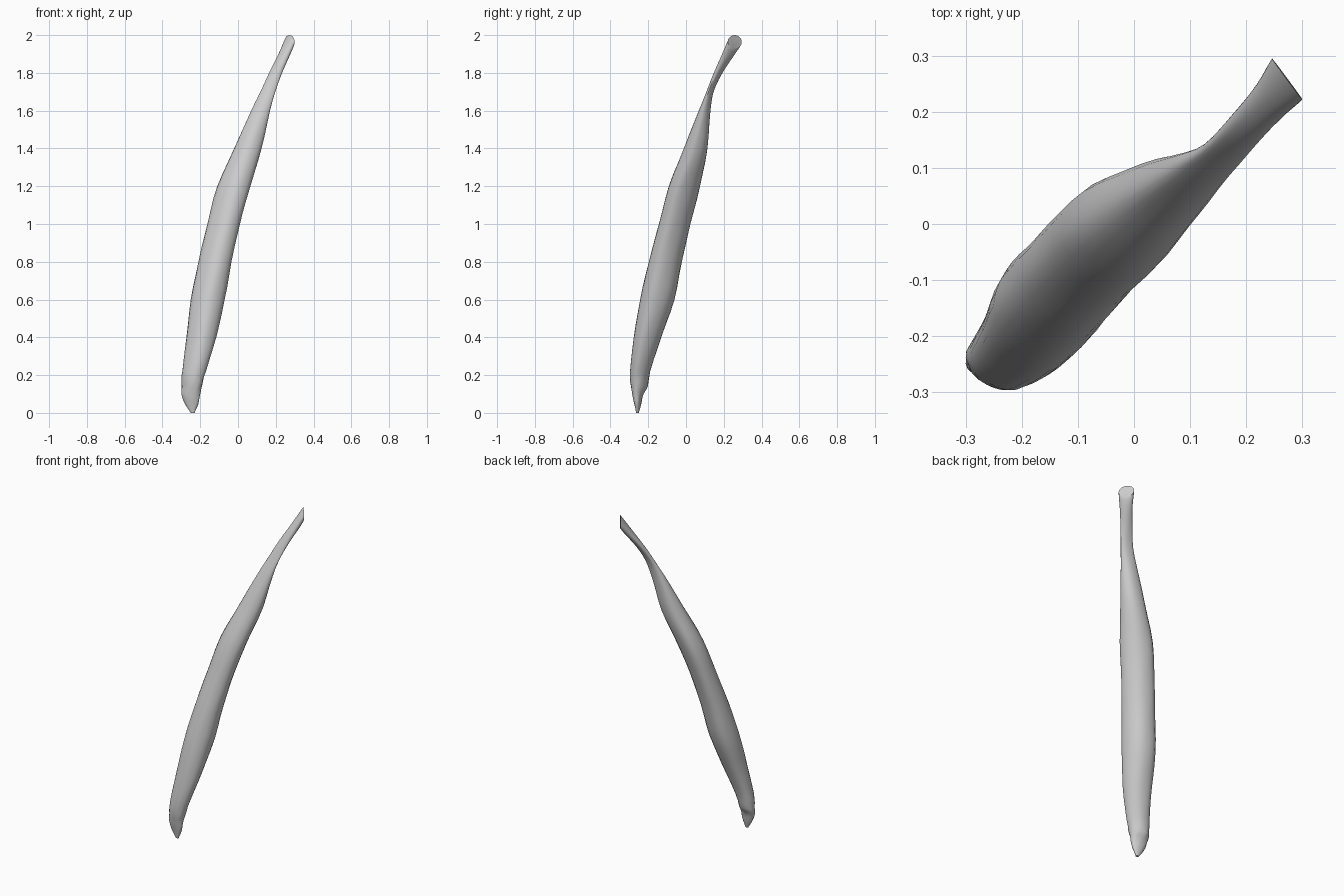
import bpy, bmesh, math
from mathutils import Vector

if "Cube" in bpy.data.objects:
    bpy.data.objects.remove(bpy.data.objects["Cube"])

SIDES = 24
STEPS = 3

# Cross-sections: z, x min, x max, y min, y max, skew angle, end tilt in z
SECTIONS = [
    (0.00, -0.250, -0.230, -0.264, -0.250, 100, 0.0),
    (0.05, -0.283, -0.210, -0.274, -0.236, 105, 0.0),
    (0.10, -0.298, -0.199, -0.285, -0.225, 105, 0.0),
    (0.14, -0.300, -0.193, -0.292, -0.203, 104, 0.0),
    (0.22, -0.295, -0.170, -0.295, -0.188, 102, 0.0),
    (0.40, -0.272, -0.115, -0.275, -0.130, 99, 0.0),
    (0.60, -0.250, -0.070, -0.242, -0.060, 97, 0.0),
    (0.80, -0.210, -0.035, -0.195, -0.020, 100, 0.0),
    (1.00, -0.162, 0.010, -0.142, 0.025, 103, 0.0),
    (1.20, -0.110, 0.065, -0.090, 0.075, 101, 0.0),
    (1.40, -0.020, 0.125, -0.010, 0.115, 92, 0.0),
    (1.60, 0.070, 0.170, 0.068, 0.130, 100, 0.0),
    (1.70, 0.119, 0.197, 0.108, 0.146, 108, 0.0),
    (1.80, 0.165, 0.232, 0.148, 0.192, 113, 0.004),
    (1.90, 0.218, 0.274, 0.195, 0.253, 135, 0.018),
    (1.964, 0.246, 0.300, 0.222, 0.295, 178, 0.036),
]


def spline(p0, p1, p2, p3, t):
    """Catmull-Rom blend of four cross-sections, with z-aware tangents."""
    out = []
    h = p2[0] - p1[0]
    for k in range(len(p1)):
        m1 = (p2[k] - p0[k]) / max(p2[0] - p0[0], 1e-6) * h
        m2 = (p3[k] - p1[k]) / max(p3[0] - p1[0], 1e-6) * h
        out.append((2*t**3 - 3*t**2 + 1) * p1[k] + (t**3 - 2*t**2 + t) * m1
                   + (3*t**2 - 2*t**3) * p2[k] + (t**3 - t**2) * m2)
    return out


def ring(bm, sec):
    z, x0, x1, y0, y1, skew, tilt = sec
    half = math.radians(skew) / 2
    verts = []
    for i in range(SIDES):
        s = 2 * math.pi * i / SIDES
        r = 1
        if 0.2 < z < 1.85:
            # Slightly five-ridged oval with gentle lumps along the body
            r += 0.02 * math.cos(5 * s + 0.6)
            r += 0.015 * math.sin(17 * z + 2 * s) * math.sin(3 * s + 7 * z)
        elif 0.02 < z <= 0.2:
            # Rougher near the ragged tip
            r += 0.05 * math.sin(60 * z + 3 * s) * math.cos(4 * s)
        x = (x0 + x1) / 2 + r * (x1 - x0) / 2 * math.cos(s - half)
        y = (y0 + y1) / 2 + r * (y1 - y0) / 2 * math.cos(s + half)
        verts.append(bm.verts.new(Vector((x, y, z - tilt * math.cos(s)))))
    return verts


# Curved pod: loft through the cross-sections
bm = bmesh.new()
rings = []
last = len(SECTIONS) - 1
for j in range(last):
    p = [SECTIONS[min(max(j + o, 0), last)] for o in (-1, 0, 1, 2)]
    for k in range(STEPS):
        rings.append(ring(bm, spline(*p, k / STEPS)))
rings.append(ring(bm, SECTIONS[last]))

for lo, hi in zip(rings, rings[1:]):
    for i in range(SIDES):
        n = (i + 1) % SIDES
        bm.faces.new((lo[i], lo[n], hi[n], hi[i]))

# Ragged tip cap and cut stem face
bm.faces.new(list(reversed(rings[0])))
bm.faces.new(rings[-1])
bmesh.ops.recalc_face_normals(bm, faces=bm.faces)

mesh = bpy.data.meshes.new("curved_pod")
bm.to_mesh(mesh)
bm.free()
pod = bpy.data.objects.new("curved_pod", mesh)
bpy.context.collection.objects.link(pod)

bpy.context.view_layer.objects.active = pod
pod.select_set(True)
bpy.ops.object.shade_smooth_by_angle(angle=math.radians(40))
